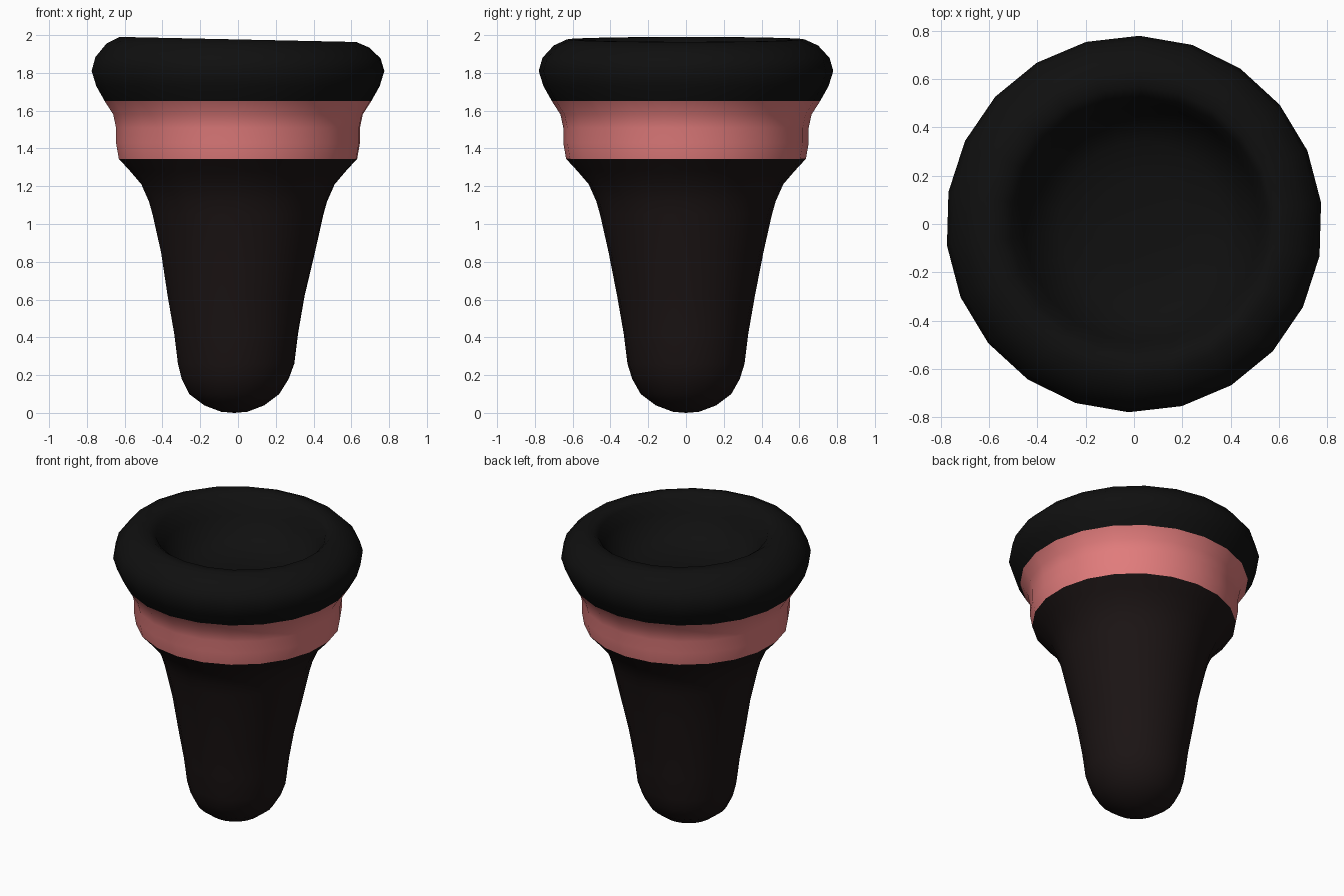
import bpy, bmesh, math

if "Cube" in bpy.data.objects:
    bpy.data.objects.remove(bpy.data.objects["Cube"])

SIDES = 22


def material(name, rgb):
    m = bpy.data.materials.new(name)
    m.diffuse_color = (*rgb, 1)
    m.use_nodes = True
    m.node_tree.nodes["Principled BSDF"].inputs["Base Color"].default_value = m.diffuse_color
    return m


def lathe(name, profile, mat):
    """Spin (radius, z, x offset) rings; a zero radius closes the end with a point."""
    bm = bmesh.new()
    rings = []
    for r, z, dx in profile:
        if r == 0:
            rings.append([bm.verts.new((dx, 0, z))] * SIDES)
            continue
        ring = []
        for i in range(SIDES):
            a = math.tau * (i + 0.4) / SIDES
            x = dx + r * math.cos(a)
            tilt = -0.022 * x * max(0, (z - 1.85) / 0.13)  # rim leans slightly
            ring.append(bm.verts.new((x, r * math.sin(a), z + tilt)))
        rings.append(ring)
    for lo, hi in zip(rings, rings[1:]):
        for i in range(SIDES):
            j = (i + 1) % SIDES
            corners = list(dict.fromkeys((lo[i], lo[j], hi[j], hi[i])))
            f = bm.faces.new(corners)
            f.smooth = True
    bm.normal_update()
    me = bpy.data.meshes.new(name)
    bm.to_mesh(me)
    bm.free()
    me.materials.append(mat)
    ob = bpy.data.objects.new(name, me)
    bpy.context.collection.objects.link(ob)
    return ob


dark_brown = material("dark_brown", (0.011, 0.007, 0.007))
pink = material("pink", (0.75, 0.20, 0.20))
black = material("black", (0.005, 0.005, 0.005))

# Tapered rounded stem flaring out under the band
lathe("stem", [
    (0, 0, -0.02), (0.07, 0.006, -0.02), (0.16, 0.04, -0.02), (0.24, 0.10, -0.02),
    (0.285, 0.18, -0.015), (0.31, 0.26, -0.01), (0.33, 0.42, -0.01),
    (0.365, 0.62, -0.01), (0.41, 0.85, 0), (0.455, 1.05, 0), (0.475, 1.12, 0),
    (0.515, 1.21, 0), (0.575, 1.28, 0), (0.635, 1.345, 0)], dark_brown)

# Coloured band with a shallow waist
lathe("band", [
    (0.635, 1.345, 0), (0.65, 1.43, 0), (0.65, 1.51, 0),
    (0.665, 1.58, 0), (0.71, 1.65, 0)], pink)

# Thick rounded rim with the bowl sunk into its top
lathe("rim_and_bowl", [
    (0.71, 1.65, 0), (0.755, 1.73, 0), (0.78, 1.81, 0), (0.76, 1.88, 0),
    (0.70, 1.945, 0), (0.63, 1.977, 0), (0.57, 1.977, 0.01), (0.53, 1.945, 0.02),
    (0.49, 1.86, 0.03), (0.43, 1.76, 0.03), (0.34, 1.70, 0.03),
    (0.18, 1.675, 0.03), (0, 1.67, 0.03)], black)
